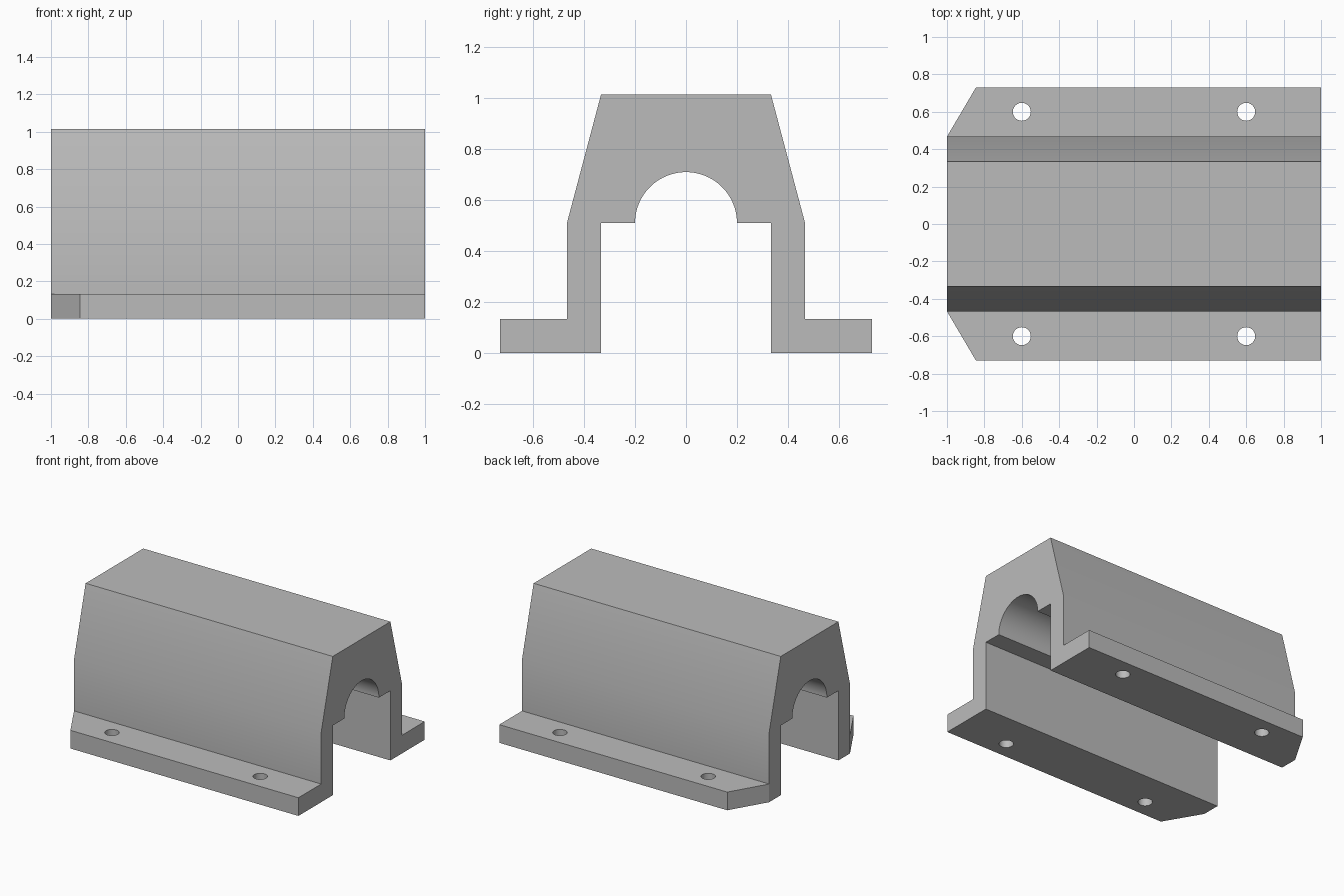
import bpy
import bmesh
from math import cos, sin, pi, radians

cube = bpy.data.objects.get("Cube")
if cube:
    bpy.data.objects.remove(cube, do_unlink=True)

HALF = 1.0                                   # half length along x
FOOT, WALL, INNER, BORE = 0.73, 0.467, 0.333, 0.2
BASE, SHOULDER, TOP = 0.133, 0.51, 1.015
SEGMENTS = 40

grey = bpy.data.materials.new("plain grey")
grey.use_nodes = True
grey.diffuse_color = (0.5, 0.5, 0.5, 1)
grey.node_tree.nodes["Principled BSDF"].inputs["Base Color"].default_value = (0.5, 0.5, 0.5, 1)

# Cross-section: one outer side, mirrored, closed by the stepped bore
outer = [(INNER, SHOULDER), (INNER, 0), (WALL, 0), (FOOT, 0), (FOOT, BASE),
         (WALL, BASE), (WALL, SHOULDER), (INNER, TOP)]
profile = outer + [(-y, z) for y, z in reversed(outer)]
profile += [(-BORE * cos(pi * i / SEGMENTS), SHOULDER + BORE * sin(pi * i / SEGMENTS))
            for i in range(SEGMENTS + 1)]

# Extrude the section along x
bm = bmesh.new()
end = bm.faces.new([bm.verts.new((-HALF, y, z)) for y, z in profile])
result = bmesh.ops.extrude_face_region(bm, geom=[end], use_keep_orig=True)
moved = [g for g in result["geom"] if isinstance(g, bmesh.types.BMVert)]
bmesh.ops.translate(bm, verts=moved, vec=(2 * HALF, 0, 0))


def end_vert(y, z):
    return min(bm.verts, key=lambda v: abs(v.co.x + HALF) + abs(v.co.y - y) + abs(v.co.z - z))


# Angle off the flange corners at one end
for side in (1, -1):
    low, high = end_vert(side * WALL, 0), end_vert(side * WALL, BASE)
    tips = [end_vert(side * FOOT, 0), end_vert(side * FOOT, BASE)]
    cap = next(f for f in low.link_faces if high in f.verts and tips[0] in f.verts)
    bmesh.utils.face_split(cap, low, high)
    for v in tips:
        v.co.x = -0.845
bmesh.ops.recalc_face_normals(bm, faces=bm.faces)
mesh = bpy.data.meshes.new("channel_housing")
bm.to_mesh(mesh)
bm.free()
housing = bpy.data.objects.new("channel_housing", mesh)
bpy.context.collection.objects.link(housing)
mesh.materials.append(grey)
bpy.context.view_layer.objects.active = housing

# Bolt holes through the flanges
for x in (-0.6, 0.6):
    for y in (-0.6, 0.6):
        bpy.ops.mesh.primitive_cylinder_add(vertices=32, radius=0.048, depth=0.4,
                                            location=(x, y, BASE / 2))
        cutter = bpy.context.object
        cutter.name = "bolt_hole_cutter"
        cutter.hide_render = True
        cutter.data.materials.append(grey)
        bpy.context.view_layer.objects.active = housing
        mod = housing.modifiers.new("bolt_hole", 'BOOLEAN')
        mod.operation = 'DIFFERENCE'
        mod.solver = 'EXACT'
        mod.object = cutter
        bpy.ops.object.modifier_apply(modifier=mod.name)
        bpy.data.objects.remove(cutter, do_unlink=True)

bpy.ops.object.select_all(action='DESELECT')
housing.select_set(True)
bpy.context.view_layer.objects.active = housing
bpy.ops.object.shade_smooth_by_angle(angle=radians(30))
